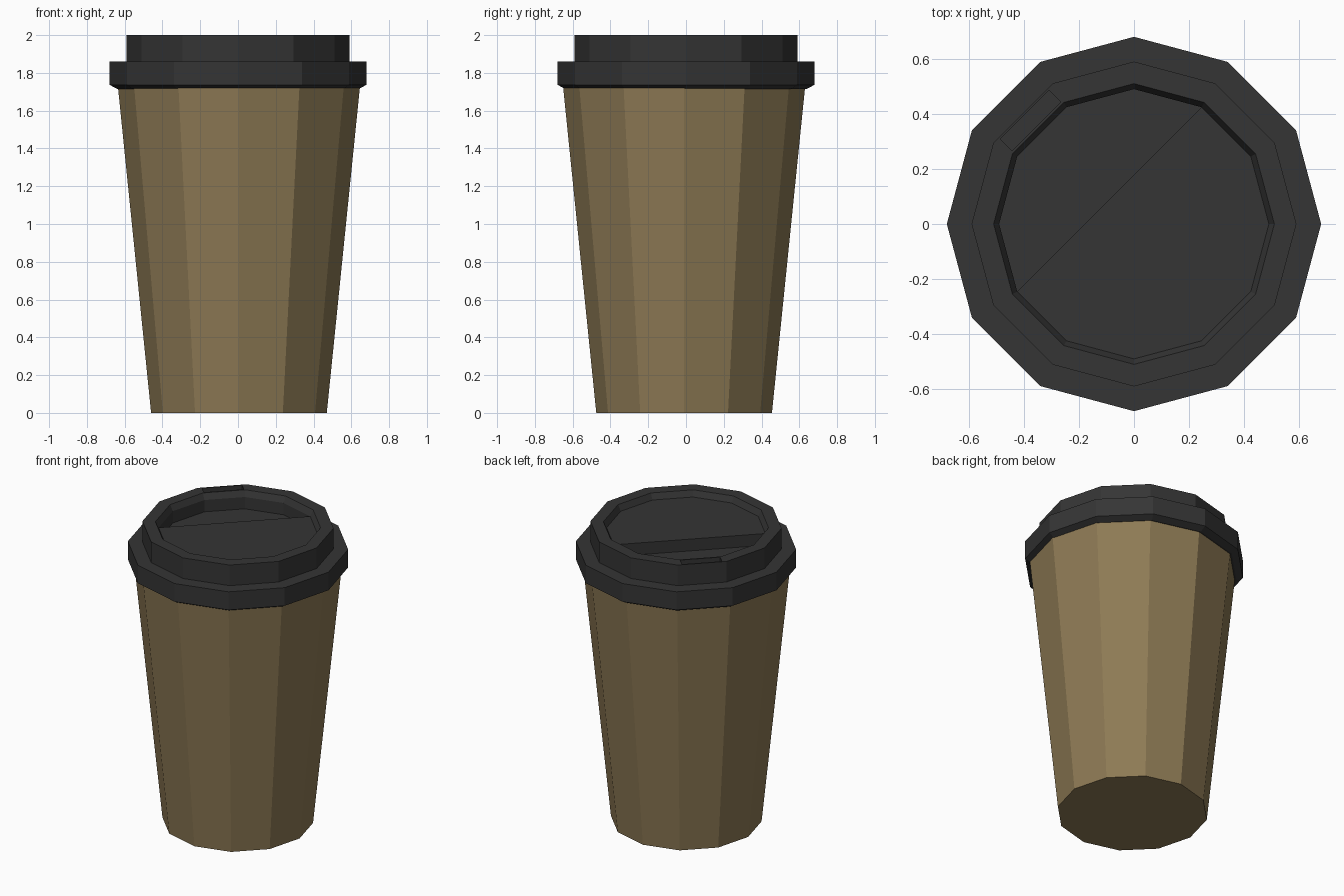
import bpy, bmesh, math
from mathutils import Matrix

if "Cube" in bpy.data.objects:
    bpy.data.objects.remove(bpy.data.objects["Cube"])

SIDES = 12


def material(name, rgb):
    m = bpy.data.materials.new(name)
    m.diffuse_color = (*rgb, 1)
    m.use_nodes = True
    m.node_tree.nodes["Principled BSDF"].inputs["Base Color"].default_value = m.diffuse_color
    return m


def lathe(profile, cx=0, cy=0):
    """Closed 12-sided solid from (radius, z) rings, capped at both ends."""
    bm = bmesh.new()
    rings = []
    for r, z in profile:
        rings.append([bm.verts.new((cx + r * math.cos(math.tau * i / SIDES),
                                    cy + r * math.sin(math.tau * i / SIDES), z))
                      for i in range(SIDES)])
    for a, b in zip(rings, rings[1:]):
        for i in range(SIDES):
            j = (i + 1) % SIDES
            bm.faces.new((a[i], a[j], b[j], b[i]))
    bm.faces.new(rings[0][::-1])
    top = bm.faces.new(rings[-1])
    return bm, rings, top


def finish(bm, name, mat=None):
    bmesh.ops.recalc_face_normals(bm, faces=bm.faces)
    me = bpy.data.meshes.new(name)
    bm.to_mesh(me)
    bm.free()
    ob = bpy.data.objects.new(name, me)
    bpy.context.collection.objects.link(ob)
    if mat:
        me.materials.append(mat)
    return ob


# Tapered paper cup, sitting slightly off the lid's axis
cup_bm, _, _ = lathe([(0.465, 0), (0.641, 1.73)], 0.005, -0.01)
finish(cup_bm, "cup", material("cardboard", (0.27, 0.195, 0.09)))

# Lid: flange, raised collar and recessed floor
bm, rings, floor = lathe([(0.64, 1.715), (0.68, 1.737), (0.68, 1.86), (0.59, 1.86),
                          (0.59, 2.0), (0.51, 2.0), (0.49, 1.96)])

# Deeper half of the floor on the drinking side
bmesh.utils.face_split(floor, rings[-1][7], rings[-1][2])
deep = next(f for f in bm.faces if f.normal is not None
            and rings[-1][4] in f.verts and rings[-1][5] in f.verts
            and rings[-2][4] not in f.verts)
sunk = bmesh.ops.extrude_discrete_faces(bm, faces=[deep])["faces"][0]
bmesh.ops.translate(bm, verts=sunk.verts, vec=(0, 0, -0.08))
lid = finish(bm, "lid", material("dark_plastic", (0.035, 0.035, 0.035)))

# Drinking slot cut into the rim
cut_bm = bmesh.new()
turn = Matrix.Rotation(math.radians(135), 4, 'Z')
bmesh.ops.create_cube(cut_bm, size=1, matrix=turn @ Matrix.Translation((0.532, 0, 2.0))
                      @ Matrix.Diagonal((0.06, 0.25, 0.06, 1)))
cutter = finish(cut_bm, "slot_cutter")
cutter.hide_render = True
cutter.hide_set(True)
mod = lid.modifiers.new("drinking_slot", 'BOOLEAN')
mod.operation = 'DIFFERENCE'
mod.solver = 'EXACT'
mod.object = cutter
